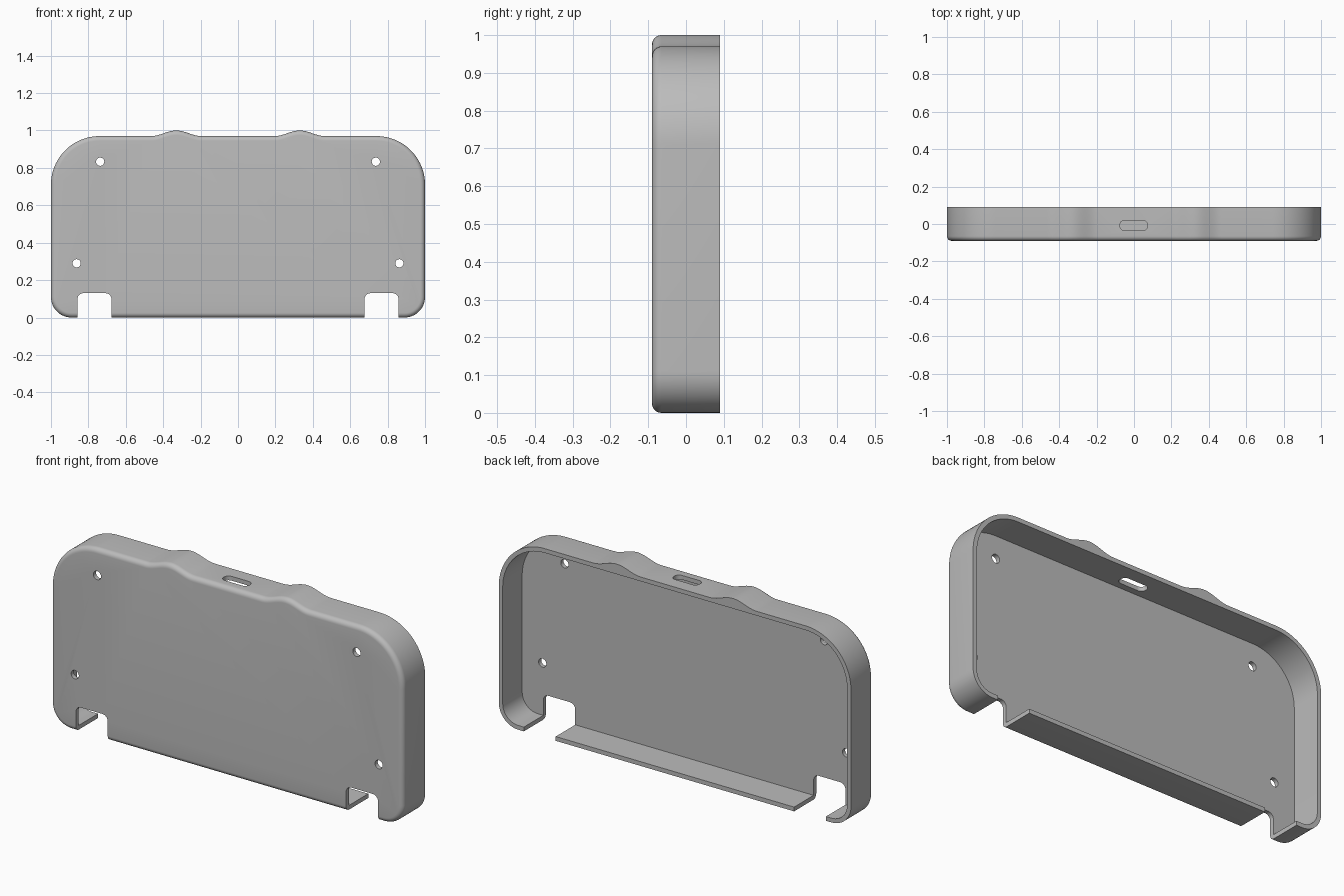
import bpy, bmesh, math
from mathutils import Vector

cube = bpy.data.objects.get("Cube")
if cube:
    bpy.data.objects.remove(cube)

HALF_W, TOP, DEPTH, WALL, FILLET = 1.0, 0.97, 0.09, 0.022, 0.025
R_TOP, R_LOW = 0.26, 0.11

grey = bpy.data.materials.new("shell_grey")
grey.use_nodes = True
grey.diffuse_color = (0.5, 0.5, 0.5, 1)
grey.node_tree.nodes["Principled BSDF"].inputs["Base Color"].default_value = (0.5, 0.5, 0.5, 1)


def arc(cx, cz, r, start, steps):
    """Quarter arc, counter-clockwise."""
    angles = [math.radians(start + 90 * i / steps) for i in range(steps + 1)]
    return [(cx + r * math.cos(a), cz + r * math.sin(a)) for a in angles]


def outline(inset, bump_height):
    """Shell silhouette moved inward by inset, with two humps on the top edge."""
    half = arc(HALF_W - R_LOW, R_LOW, R_LOW - inset, -90, 12)
    half += arc(HALF_W - R_TOP, TOP - R_TOP, R_TOP - inset, 0, 24)
    for i in range(25):
        u = 1 - i / 12
        rise = bump_height * 0.5 * (1 + math.cos(math.pi * u))
        half.append((0.33 + 0.135 * u, TOP - inset + rise))
    return half + [(-x, z) for x, z in reversed(half)]


def make_object(name, bm):
    bmesh.ops.recalc_face_normals(bm, faces=bm.faces)
    mesh = bpy.data.meshes.new(name)
    bm.to_mesh(mesh)
    bm.free()
    mesh.materials.append(grey)
    obj = bpy.data.objects.new(name, mesh)
    bpy.context.collection.objects.link(obj)
    return obj


def lofted(name, rings):
    """Skin through (points, y) rings and cap both ends."""
    bm = bmesh.new()
    loops = [[bm.verts.new((x, y, z)) for x, z in pts] for pts, y in rings]
    for a, b in zip(loops, loops[1:]):
        for i in range(len(a)):
            j = (i + 1) % len(a)
            bm.faces.new((a[i], a[j], b[j], b[i]))
    bm.faces.new(loops[0])
    bm.faces.new(loops[-1])
    return make_object(name, bm)


def rounded_rect(x0, x1, z0, z1, r):
    return (arc(x1 - r, z0 + r, r, -90, 8) + arc(x1 - r, z1 - r, r, 0, 8)
            + arc(x0 + r, z1 - r, r, 90, 8) + arc(x0 + r, z0 + r, r, 180, 8))


# Tray: front face, rounded front edge, outer wall, rim, inner wall, inner floor
rings = []
for i in range(7):
    a = math.radians(90 * i / 6)
    rings.append((outline(FILLET * (1 - math.sin(a)), 0.03),
                  -DEPTH + FILLET * (1 - math.cos(a))))
rings.append((outline(0, 0.03), DEPTH))
rings.append((outline(WALL, 0), DEPTH))
rings.append((outline(WALL, 0), -DEPTH + WALL))
shell = lofted("shell", rings)

# Cutters: bottom notches, screw holes, top slot
cutters = []
for side in (-1, 1):
    x0, x1 = sorted((side * 0.677, side * 0.858))
    cutters.append(lofted("notch_cutter", [(rounded_rect(x0, x1, -0.2, 0.13, 0.03), y)
                                           for y in (-0.2, 0.2)]))
    for x, z in ((0.737, 0.833), (0.863, 0.29)):
        x *= side
        r = 0.022
        circle = [(x + r * math.cos(i * math.pi / 12), z + r * math.sin(i * math.pi / 12))
                  for i in range(24)]
        cutters.append(lofted("hole_cutter", [(circle, -0.2), (circle, -0.04)]))

slot = lofted("slot_cutter", [(rounded_rect(-0.075, 0.072, -0.02, 0.035, 0.025), y)
                              for y in (-1.1, -0.85)])
for v in slot.data.vertices:
    v.co = Vector((v.co.x, -v.co.z, -v.co.y))
slot.data.flip_normals()
bm = bmesh.new()
bm.from_mesh(slot.data)
bmesh.ops.recalc_face_normals(bm, faces=bm.faces)
bm.to_mesh(slot.data)
bm.free()
cutters.append(slot)

bpy.context.view_layer.objects.active = shell
for cutter in cutters:
    cutter.hide_render = True
    mod = shell.modifiers.new("cut", "BOOLEAN")
    mod.operation = "DIFFERENCE"
    mod.solver = "EXACT"
    mod.object = cutter
    bpy.ops.object.modifier_apply(modifier=mod.name)
    bpy.data.objects.remove(cutter)

# Smooth curved walls, keep rim and cut edges sharp
bpy.ops.object.select_all(action="DESELECT")
shell.select_set(True)
bpy.ops.object.shade_smooth_by_angle(angle=math.radians(30))
